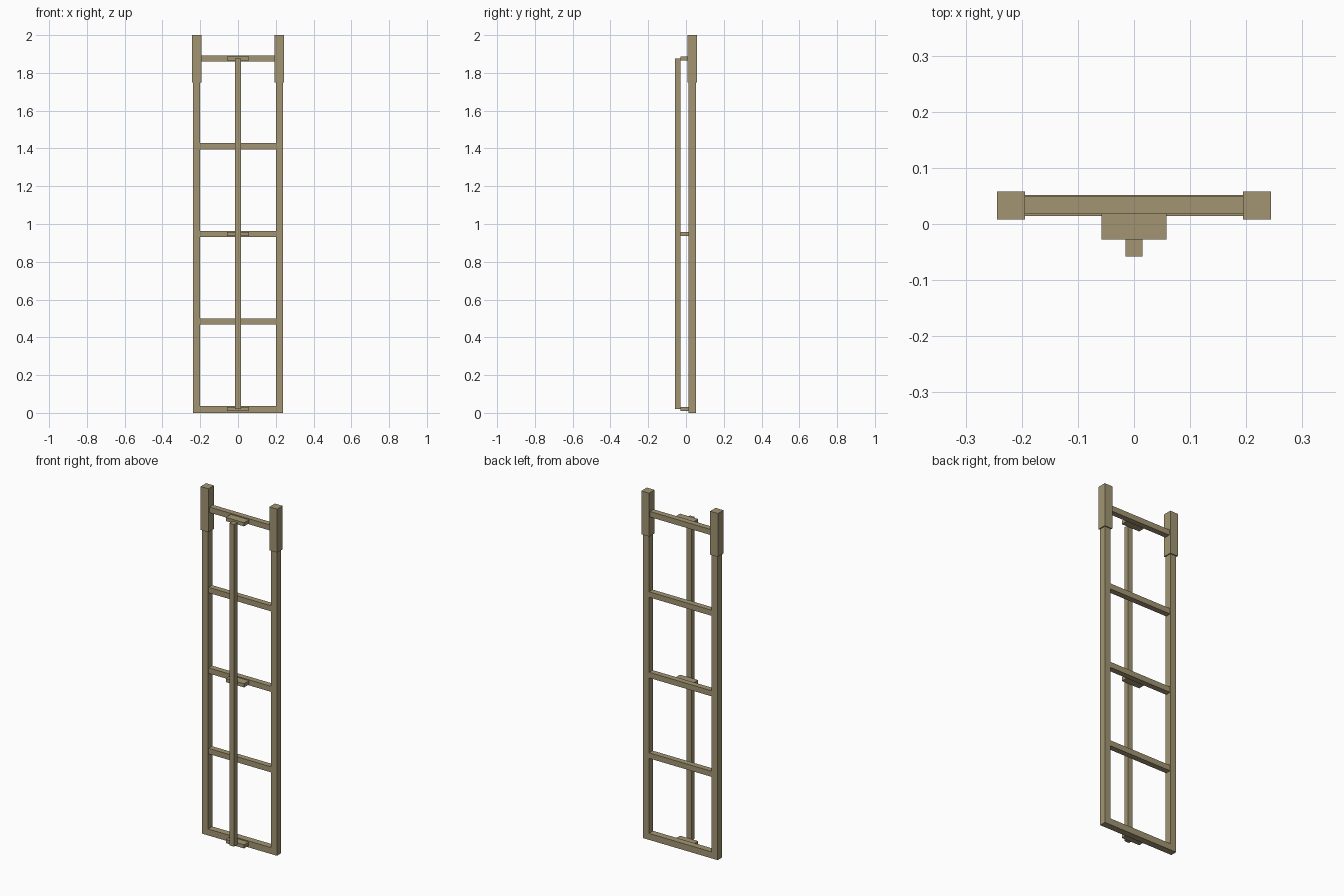
import bpy, bmesh

if "Cube" in bpy.data.objects:
    bpy.data.objects.remove(bpy.data.objects["Cube"])

mat = bpy.data.materials.new("weathered_tan")
mat.diffuse_color = (0.36, 0.30, 0.17, 1)
mat.use_nodes = True
mat.node_tree.nodes["Principled BSDF"].inputs["Base Color"].default_value = mat.diffuse_color


def finish(name, bm):
    bmesh.ops.recalc_face_normals(bm, faces=bm.faces)
    me = bpy.data.meshes.new(name)
    bm.to_mesh(me)
    bm.free()
    me.materials.append(mat)
    ob = bpy.data.objects.new(name, me)
    bpy.context.collection.objects.link(ob)
    return ob


def box(name, x0, x1, y0, y1, z0, z1):
    bm = bmesh.new()
    bmesh.ops.create_cube(bm, size=1)
    for v in bm.verts:
        v.co.x = x1 if v.co.x > 0 else x0
        v.co.y = y1 if v.co.y > 0 else y0
        v.co.z = z1 if v.co.z > 0 else z0
    return finish(name, bm)


# U-shaped frame: two side rails joined by the bottom rail
outer, inner, rail, top = 0.238, 0.2, 0.037, 1.76
bm = bmesh.new()
profile = [(-outer, 0), (outer, 0), (outer, top), (inner, top),
           (inner, rail), (-inner, rail), (-inner, top), (-outer, top)]
face = bm.faces.new([bm.verts.new((x, 0.014, z)) for x, z in profile])
ext = bmesh.ops.extrude_face_region(bm, geom=[face])
bmesh.ops.translate(bm, vec=(0, 0.038, 0),
                    verts=[g for g in ext["geom"] if isinstance(g, bmesh.types.BMVert)])
finish("side_frame", bm)

# Thicker sleeves at the tops of the side rails
for side, x in (("left", -0.219), ("right", 0.219)):
    box(side + "_sleeve", x - 0.025, x + 0.025, 0.008, 0.058, 1.75, 2.0)

# Rungs between the rails
levels = [0.0205 + 0.4637 * i for i in range(5)]
for i, z in enumerate(levels[1:], 1):
    box(f"rung_{i}", -0.202, 0.202, 0.0175, 0.05, z - 0.016, z + 0.016)

# Spacer plates holding the front bar
for i, z in enumerate(levels[::2], 1):
    box(f"spacer_plate_{i}", -0.058, 0.058, -0.028, 0.02, z - 0.0105, z + 0.0105)

# Vertical front bar
box("front_bar", -0.015, 0.015, -0.058, -0.028, levels[0], levels[-1])
